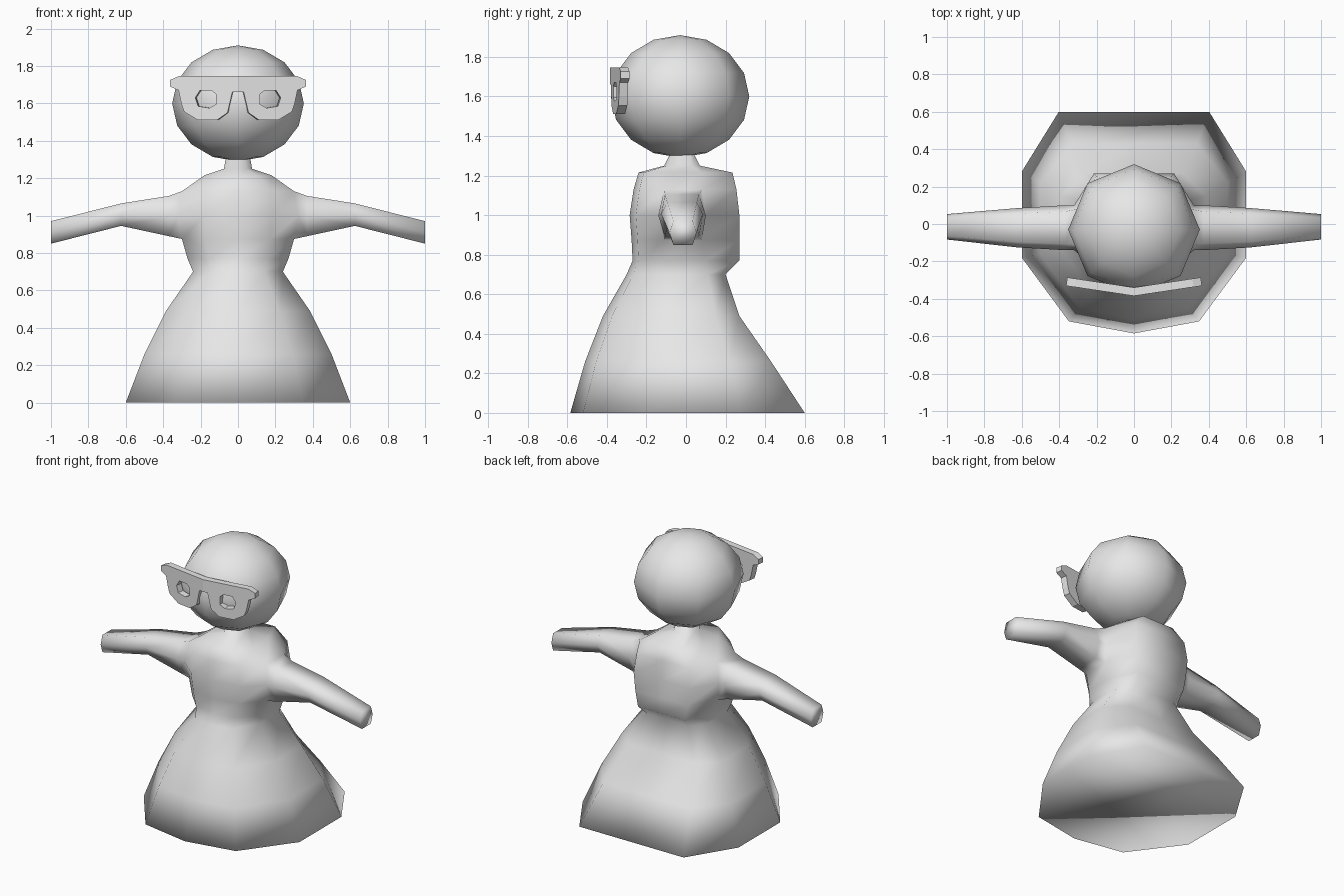
import bpy
import bmesh

default_cube = bpy.data.objects.get("Cube")
if default_cube:
    bpy.data.objects.remove(default_cube, do_unlink=True)

GREY = (0.8, 0.8, 0.8, 1.0)
grey = bpy.data.materials.new("light_grey")
grey.use_nodes = True
grey.diffuse_color = GREY
grey.node_tree.nodes["Principled BSDF"].inputs["Base Color"].default_value = GREY


def add_object(name, bm, smooth):
    """Turn a bmesh into a linked grey object."""
    for face in bm.faces:
        face.smooth = smooth
    mesh = bpy.data.meshes.new(name)
    bm.to_mesh(mesh)
    bm.free()
    mesh.materials.append(grey)
    obj = bpy.data.objects.new(name, mesh)
    bpy.context.collection.objects.link(obj)
    return obj


def ring_points(z, width, front, back, side_front, side_back):
    """Ten-sided cross-section, counter-clockwise from the front centre."""
    half = [(0.58 * width, -0.89 * front), (width, -side_front),
            (width, side_back), (0.67 * width, back)]
    outline = [(0, -front)] + half + [(0, back)]
    outline += [(-x, y) for x, y in reversed(half)]
    return [(x, y, z) for x, y in outline]


# Dress and neck: height, half width, front, back, side edge front and back
BODY = [
    (0.00, 0.60, 0.585, 0.60, 0.18, 0.28),
    (0.26, 0.50, 0.51, 0.43, 0.16, 0.22),
    (0.49, 0.385, 0.42, 0.27, 0.14, 0.15),
    (0.70, 0.24, 0.30, 0.20, 0.11, 0.11),
    (0.77, 0.27, 0.27, 0.27, 0.12, 0.10),
    (0.875, 0.30, 0.275, 0.27, 0.11, 0.08),
    (1.00, 0.32, 0.285, 0.27, 0.14, 0.10),
    (1.13, 0.30, 0.265, 0.255, 0.11, 0.08),
    (1.215, 0.18, 0.24, 0.235, 0.10, 0.08),
    (1.25, 0.075, 0.11, 0.07, 0.05, 0.03),
    (1.31, 0.065, 0.08, 0.04, 0.04, 0.02),
]
ARM_ROWS = (5, 6, 7)  # rings whose side faces open into the arms

# Arm stations: distance out, centre y, half depth, bottom, top
ARM = [
    (0.37, -0.02, 0.12, 0.89, 1.105),
    (0.625, -0.02, 0.105, 0.945, 1.065),
    (1.00, -0.015, 0.068, 0.85, 0.97),
]


def join_loops(bm, a, b):
    for i in range(len(a)):
        j = (i + 1) % len(a)
        bm.faces.new((a[i], a[j], b[j], b[i]))


def build_figure():
    bm = bmesh.new()
    rings = [[bm.verts.new(p) for p in ring_points(*row)] for row in BODY]
    for r in range(len(rings) - 1):
        lower, upper = rings[r], rings[r + 1]
        for i in range(10):
            if r in ARM_ROWS[:2] and i in (2, 7):
                continue
            j = (i + 1) % 10
            bm.faces.new((lower[i], lower[j], upper[j], upper[i]))
    bm.faces.new(rings[0])
    bm.faces.new(rings[-1])

    # Six-sided arms growing from the open sides
    for side, near, far in ((1, 2, 3), (-1, 8, 7)):
        low, mid, high = (rings[r] for r in ARM_ROWS)
        loop = [low[near], low[far], mid[far], high[far], high[near], mid[near]]
        for out, y, depth, bottom, top in ARM:
            inner, middle = 0.72 * depth, (bottom + top) / 2
            shape = [(-inner, bottom), (inner, bottom), (depth, middle),
                     (inner, top), (-inner, top), (-depth, middle)]
            new = [bm.verts.new((side * out, y + dy, z)) for dy, z in shape]
            join_loops(bm, loop, new)
            loop = new
        bm.faces.new(loop)
    bmesh.ops.recalc_face_normals(bm, faces=bm.faces)
    bm.normal_update()
    return bm


# Inner figure, slightly inset from the outline shell, thinner gap at tips
figure = build_figure()
inset = []
for v in figure.verts:
    gap = 0.015 if abs(v.co.x) > 0.6 and v.co.z > 0.8 or v.co.z > 1.22 else 0.04
    inset.append((v, v.co - v.normal * gap))
for v, position in inset:
    v.co = position
add_object("dress_body", figure, True)

# Inward-facing outline shell around the figure
shell = build_figure()
bmesh.ops.reverse_faces(shell, faces=shell.faces)
add_object("dress_outline_shell", shell, True)

# Head
head = bmesh.new()
bmesh.ops.create_uvsphere(head, u_segments=8, v_segments=8, radius=1)
bmesh.ops.scale(head, vec=(0.352, 0.35, 0.31), verts=head.verts)
bmesh.ops.translate(head, vec=(0, -0.03, 1.6), verts=head.verts)
add_object("head", head, True)

# Glasses: half outline with a lens hole, mirrored and thickened
FRAME = [(0, 1.745), (0.315, 1.745), (0.36, 1.725), (0.36, 1.69),
         (0.315, 1.67), (0.3, 1.6), (0.285, 1.555), (0.21, 1.51),
         (0.11, 1.51), (0.053, 1.55), (0.027, 1.66), (0, 1.66)]
LENS = [(0.115, 1.65), (0.14, 1.67), (0.2, 1.67), (0.225, 1.63),
        (0.21, 1.585), (0.15, 1.575), (0.115, 1.595)]
glasses = bmesh.new()
for outline in (FRAME, LENS):
    points = [glasses.verts.new((x, 0, z)) for x, z in outline]
    for i, point in enumerate(points):
        glasses.edges.new((points[i - 1], point))
bmesh.ops.triangle_fill(glasses, use_beauty=True, edges=glasses.edges[:],
                        normal=(0, -1, 0))
bmesh.ops.recalc_face_normals(glasses, faces=glasses.faces)
for v in glasses.verts:
    v.co.y = -0.362 + 0.15 * v.co.x  # swept back toward the temples
frame = add_object("glasses_frame", glasses, False)
frame.modifiers.new("mirror", 'MIRROR').use_axis[0] = True
thicken = frame.modifiers.new("thickness", 'SOLIDIFY')
thicken.thickness = 0.045
thicken.offset = 0
